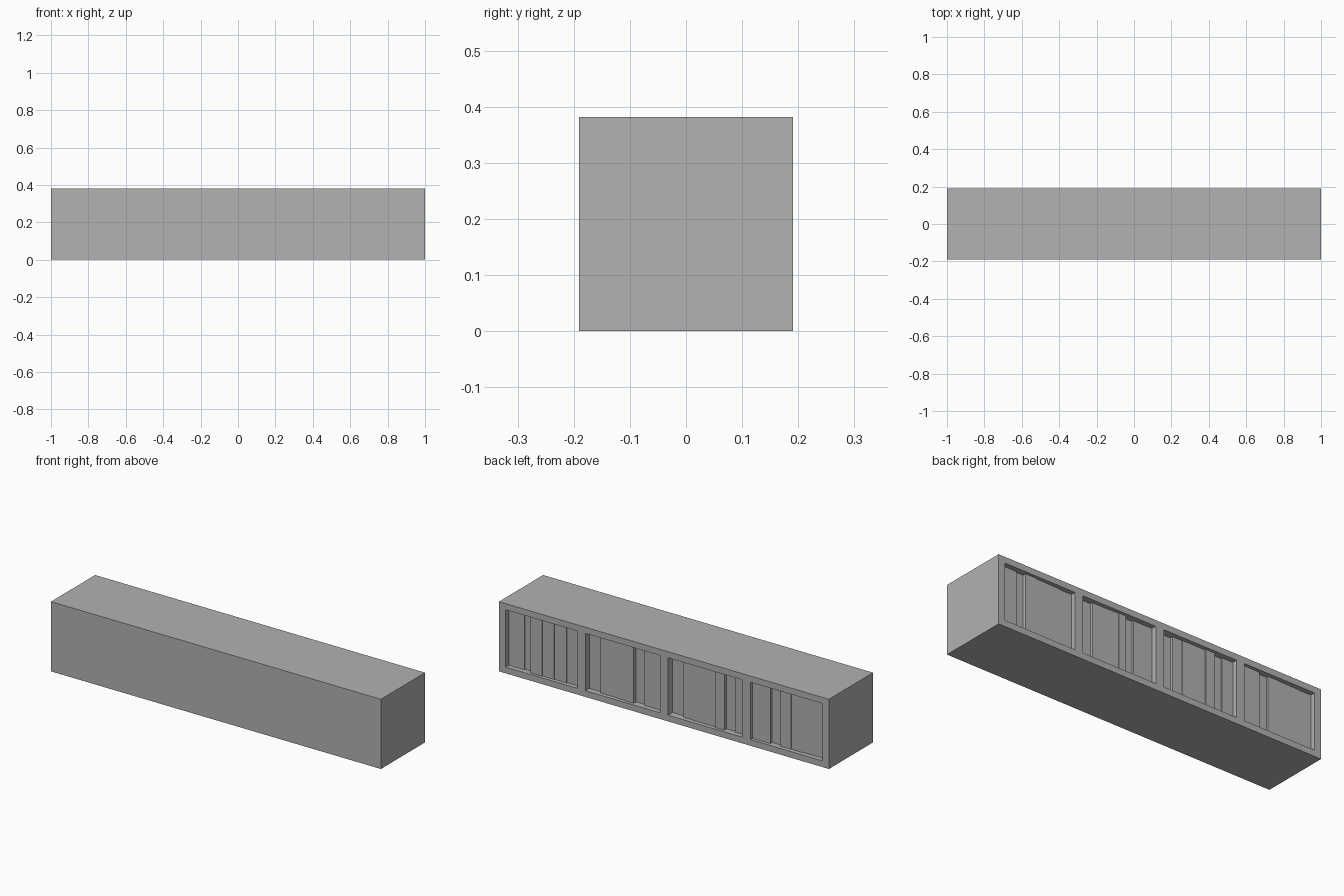
import bpy, bmesh

if "Cube" in bpy.data.objects:
    bpy.data.objects.remove(bpy.data.objects["Cube"])

W, D, H = 2.0, 0.382, 0.382      # overall size
RIM = 0.034                      # top and bottom board thickness
BACK = 0.03                      # rear panel thickness

grey = bpy.data.materials.new("grey")
grey.diffuse_color = (0.445, 0.445, 0.445, 1)
grey.use_nodes = True
grey.node_tree.nodes["Principled BSDF"].inputs["Base Color"].default_value = grey.diffuse_color


def box(name, x0, x1, y0, y1, z0, z1):
    bm = bmesh.new()
    bmesh.ops.create_cube(bm, size=1)
    for v in bm.verts:
        v.co = (x1 if v.co.x > 0 else x0,
                y1 if v.co.y > 0 else y0,
                z1 if v.co.z > 0 else z0)
    me = bpy.data.meshes.new(name)
    bm.to_mesh(me)
    bm.free()
    me.materials.append(grey)
    ob = bpy.data.objects.new(name, me)
    bpy.context.collection.objects.link(ob)
    return ob


# Shelf carcass, open towards +y
box("bottom_board", -W/2, W/2, -D/2, D/2, 0, RIM)
box("top_board", -W/2, W/2, -D/2, D/2, H - RIM, H)
box("closed_panel", -W/2, W/2, -D/2, -D/2 + BACK, RIM, H - RIM)

# End boards and dividers
for i, (a, b) in enumerate([(-1, -.96), (-.525, -.476), (-.025, .025), (.476, .525), (.96, 1)]):
    box(f"upright_{i}", a, b, -D/2 + BACK, D/2, RIM, H - RIM)

# Books per compartment: (edge positions along x, recess of each spine)
rows = [
    ([.96, .90, .865, .82, .75, .68, .605, .525],
     [.028, .028, .034, .016, .02, .022, .026]),
    ([.476, .40, .345, .295, .24, .195, .14, .025],
     [.035, .022, .022, .02, .016, .038, .028]),
    ([-.025, -.10, -.16, -.22, -.30, -.355, -.41, -.476],
     [.04, .025, .022, .022, .016, .036, .028]),
    ([-.525, -.58, -.632, -.69, -.755, -.825, -.885, -.96],
     [.018, .018, .034, .022, .024, .026, .028]),
]
for r, (edges, recess) in enumerate(rows):
    for k, d in enumerate(recess):
        box(f"book_{r}_{k}", edges[k + 1], edges[k],
            -D/2 + BACK, D/2 - d, RIM, H - RIM)
